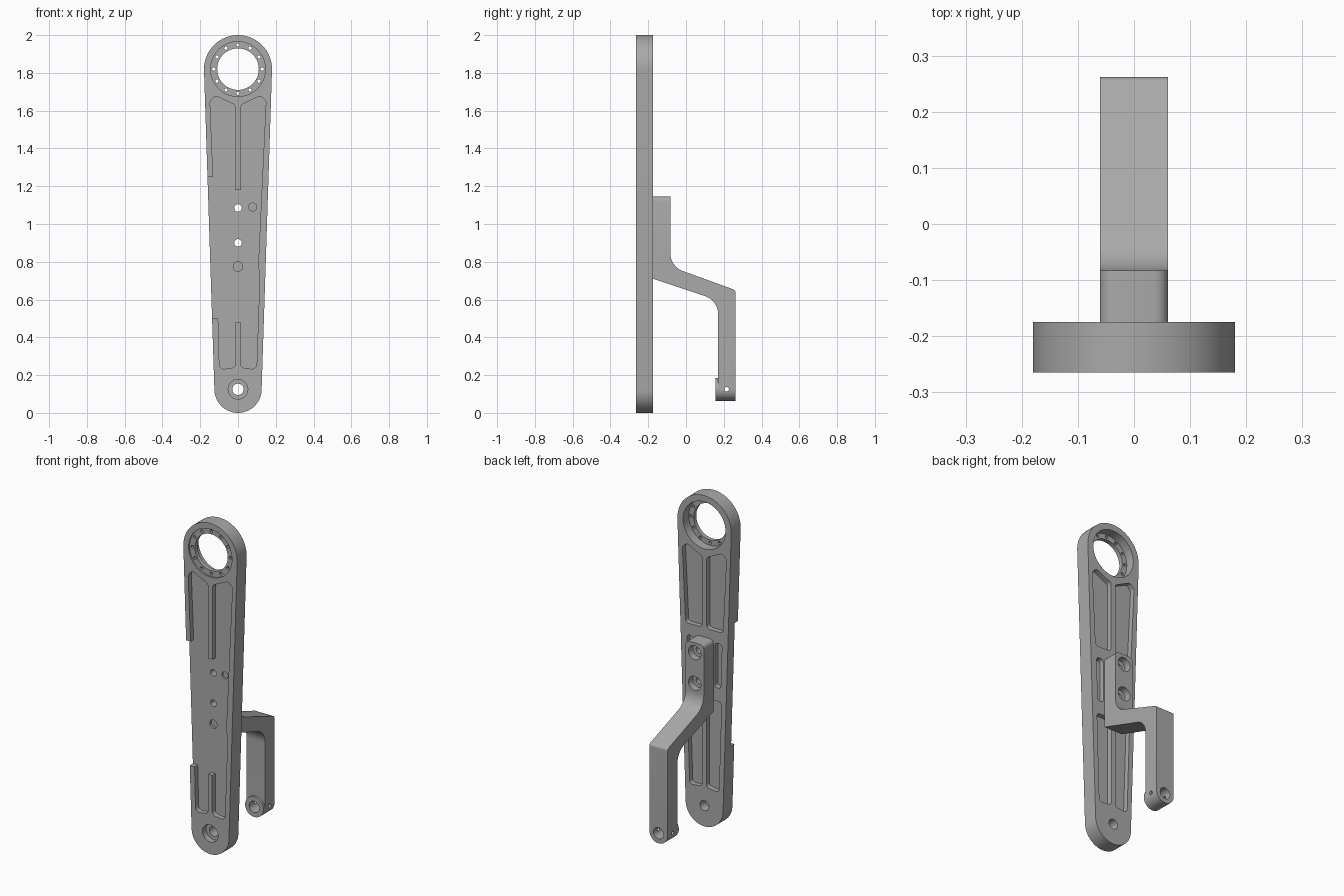
import bpy, bmesh, math
from mathutils import Vector

cube = bpy.data.objects.get("Cube")
if cube:
    bpy.data.objects.remove(cube)

metal = bpy.data.materials.new("satin grey metal")
metal.use_nodes = True
GREY = (0.4, 0.4, 0.4, 1)
metal.diffuse_color = GREY
metal.node_tree.nodes["Principled BSDF"].inputs["Base Color"].default_value = GREY

FRONT, BACK = -0.265, -0.175
TOP_Z, LOW_Z = 1.82, 0.125
TOP_R, LOW_R = 0.18, 0.125


def add_object(name, bm):
    bmesh.ops.recalc_face_normals(bm, faces=bm.faces)
    mesh = bpy.data.meshes.new(name)
    bm.to_mesh(mesh)
    bm.free()
    mesh.materials.append(metal)
    obj = bpy.data.objects.new(name, mesh)
    bpy.context.collection.objects.link(obj)
    return obj


def prism(name, points, start, end, axis="y"):
    """Extrude a profile: (x, z) along y, or (y, z) along x."""
    bm = bmesh.new()
    place = (lambda a, b: (a, start, b)) if axis == "y" else (lambda a, b: (start, a, b))
    face = bm.faces.new([bm.verts.new(place(a, b)) for a, b in points])
    ext = bmesh.ops.extrude_face_region(bm, geom=[face])["geom"]
    move = Vector((0, end - start, 0)) if axis == "y" else Vector((end - start, 0, 0))
    bmesh.ops.translate(bm, vec=move, verts=[v for v in ext if isinstance(v, bmesh.types.BMVert)])
    return add_object(name, bm)


def arc(a, b, r, t0, t1, n):
    return [(a + r * math.cos(t0 + (t1 - t0) * i / n),
             b + r * math.sin(t0 + (t1 - t0) * i / n)) for i in range(n + 1)]


def disc(a, b, r, start, end, axis="y", n=40):
    return prism("round_part", arc(a, b, r, 0, math.tau, n)[:-1], start, end, axis)


def rounded(points, radius, n=5):
    """Round corners; a third value in a point overrides the radius."""
    out = []
    for i, p in enumerate(points):
        c = Vector(p[:2])
        r = p[2] if len(p) > 2 else radius
        u = Vector(points[i - 1][:2]) - c
        w = Vector(points[(i + 1) % len(points)][:2]) - c
        half = u.angle(w) / 2
        if r == 0 or half > 1.55:
            out.append(tuple(c))
            continue
        d = min(r / math.tan(half), u.length * 0.45, w.length * 0.45)
        r = d * math.tan(half)
        centre = c + (u.normalized() + w.normalized()).normalized() * (r / math.sin(half))
        s = c + u.normalized() * d - centre
        e = c + w.normalized() * d - centre
        turn = s.angle_signed(e)
        t0 = math.atan2(s.y, s.x)
        # angle_signed is clockwise-positive
        out += arc(centre.x, centre.y, r, t0, t0 - turn, n)
    return out


def combine(obj, tool, operation="DIFFERENCE"):
    mod = obj.modifiers.new("shape", "BOOLEAN")
    mod.operation = operation
    mod.solver = "EXACT"
    mod.object = tool
    bpy.context.view_layer.objects.active = obj
    bpy.ops.object.modifier_apply(modifier=mod.name)
    bpy.data.objects.remove(tool)


# Tapered arm with round ends
lean = math.asin((TOP_R - LOW_R) / (TOP_Z - LOW_Z))
outline = (arc(0, TOP_Z, TOP_R, -lean, math.pi + lean, 40)
           + arc(0, LOW_Z, LOW_R, math.pi + lean, math.tau - lean, 40))
arm = prism("arm_plate", outline, FRONT, BACK)

# Front recess around the centre ribs, open on one side at mid height
front_pocket = [(-0.3, 1.25, 0), (-0.132, 1.25, 0), (-0.148, 1.65), (-0.12, 1.68), (-0.015, 1.63),
                (-0.015, 1.18, 0), (0.015, 1.18, 0), (0.015, 1.63), (0.12, 1.68), (0.148, 1.65),
                (0.122, 1.1), (0.107, 0.78), (0.115, 0.72), (0.098, 0.23), (0.013, 0.24),
                (0.013, 0.48, 0), (-0.013, 0.48, 0), (-0.013, 0.24), (-0.098, 0.23),
                (-0.105, 0.5, 0), (-0.3, 0.5, 0)]
combine(arm, prism("pocket", rounded(front_pocket, 0.025), FRONT - 0.02, FRONT + 0.03))

# Mirrored back pockets: upper, middle and lower
back_pockets = [
    [(0.016, 1.2), (0.125, 1.2), (0.147, 1.65), (0.12, 1.68), (0.016, 1.63)],
    [(0.07, 0.86), (0.11, 0.86), (0.118, 1.13), (0.07, 1.13)],
    [(0.014, 0.24), (0.098, 0.23), (0.115, 0.78), (0.014, 0.78)],
]
for side in (-1, 1):
    for pocket in back_pockets:
        shape = [(side * x, z) for x, z in rounded(pocket, 0.02)]
        combine(arm, prism("pocket", shape, BACK - 0.03, BACK + 0.02))

# Bearing seat with a thin flange and a ring of screw holes
combine(arm, disc(0, TOP_Z, 0.145, FRONT - 0.02, FRONT + 0.01, n=64))
combine(arm, disc(0, TOP_Z, 0.142, FRONT + 0.035, BACK + 0.02, n=64))
combine(arm, disc(0, TOP_Z, 0.11, FRONT - 0.1, BACK + 0.1, n=64))
for i in range(12):
    t = math.tau * i / 12
    combine(arm, disc(0.128 * math.cos(t), TOP_Z + 0.128 * math.sin(t), 0.009,
                      FRONT - 0.05, BACK + 0.05, n=12))

# Pivot hole with counterbore, mounting holes, small blind holes
combine(arm, disc(0, LOW_Z, 0.052, FRONT - 0.02, FRONT + 0.035))
combine(arm, disc(0, LOW_Z, 0.03, FRONT - 0.05, BACK + 0.05))
for z in (0.9, 1.085):
    combine(arm, disc(0, z, 0.02, FRONT - 0.05, BACK + 0.05, n=24))
combine(arm, disc(0, 0.775, 0.025, FRONT - 0.02, FRONT + 0.045, n=24))
combine(arm, disc(0.077, 1.09, 0.021, FRONT - 0.02, FRONT + 0.042, n=24))

# Cranked rear bracket
W = 0.061
profile = [(BACK, 1.145), (-0.083, 1.145), (-0.083, 0.775, 0.1), (0.262, 0.65, 0.02),
           (0.262, LOW_Z), (0.17, LOW_Z), (0.17, 0.595, 0.1), (BACK, 0.71)]
bracket = prism("rear_bracket", rounded([p if len(p) > 2 else (*p, 0) for p in profile], 0, 10),
                -W, W, "x")
bm = bmesh.new()
bm.from_mesh(bracket.data)
top_edges = [e for e in bm.edges if all(v.co.z > 1.14 for v in e.verts)
             and abs(e.verts[0].co.y - e.verts[1].co.y) > 0.05]
bmesh.ops.bevel(bm, geom=top_edges, offset=0.025, segments=5, profile=0.5, affect="EDGES")
bm.to_mesh(bracket.data)
bm.free()

# Round foot boss, bores and cross pin hole
combine(bracket, disc(0, LOW_Z, W, 0.155, 0.262), "UNION")
combine(bracket, disc(0, LOW_Z, 0.034, 0.1, 0.3))
combine(bracket, disc(0.215, LOW_Z, 0.012, -0.1, 0.1, "x", 16))
for z in (0.9, 1.085):
    combine(bracket, disc(0, z, 0.02, BACK - 0.02, 0, n=24))
    combine(bracket, disc(0, z, 0.042, -0.125, 0.02))

for obj in (arm, bracket):
    bpy.ops.object.select_all(action="DESELECT")
    obj.select_set(True)
    bpy.context.view_layer.objects.active = obj
    bpy.ops.object.shade_smooth_by_angle(angle=math.radians(30))
